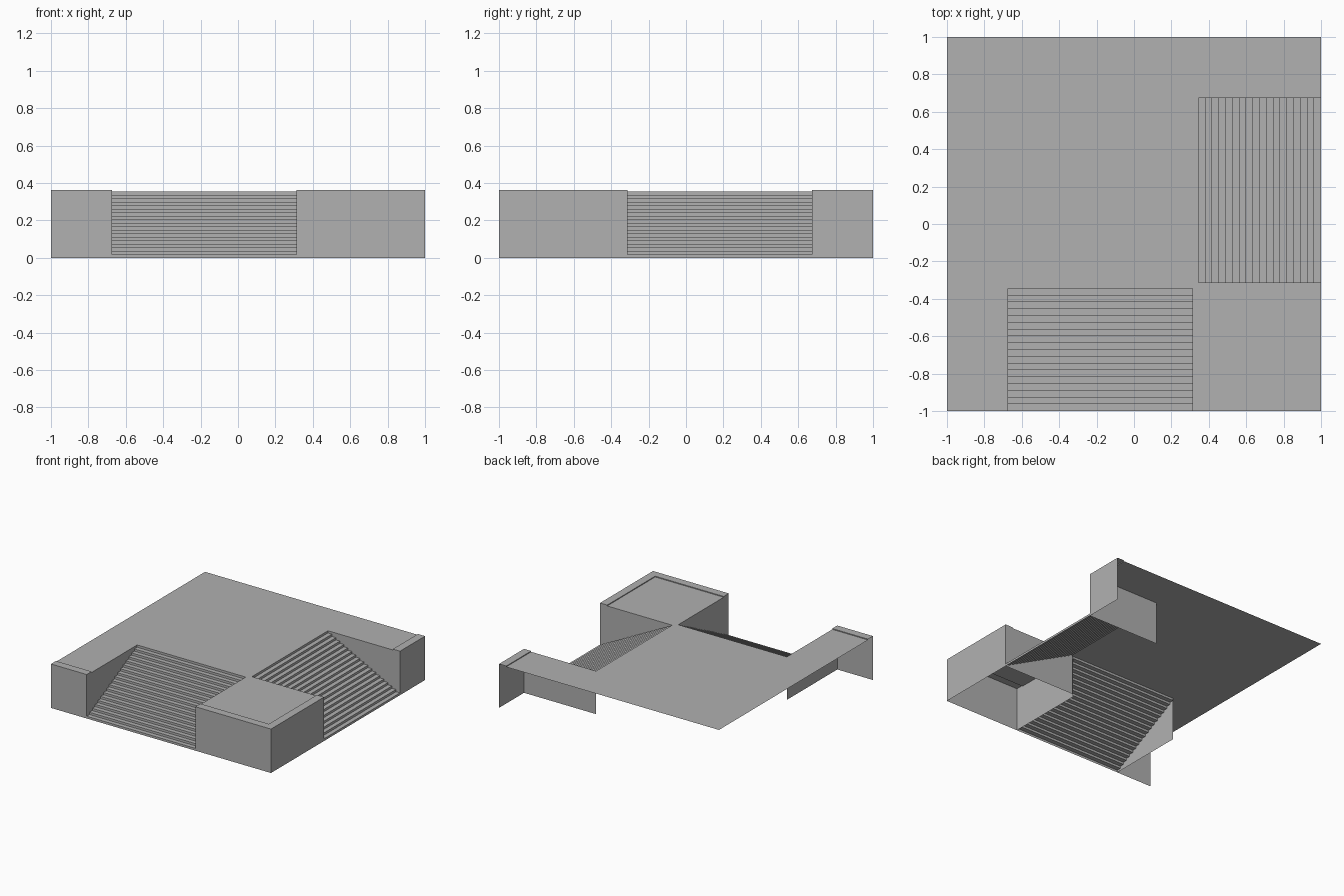
import bpy
import bmesh

cube = bpy.data.objects.get("Cube")
if cube:
    bpy.data.objects.remove(cube, do_unlink=True)

FLOOR, TOP = 0.354, 0.361           # floor level and raised rim level
LIP = -0.935                        # inner edge of the rim
X0, X1, BACK = -0.675, 0.312, -0.345   # stair opening
RISERS = 19

stone = bpy.data.materials.new("light grey stone")
stone.use_nodes = True
stone.diffuse_color = (0.44, 0.44, 0.44, 1)
stone.node_tree.nodes["Principled BSDF"].inputs["Base Color"].default_value = (0.44, 0.44, 0.44, 1)


def swap(p):
    """Reflect across the diagonal that joins the two stair sides."""
    return (-p[1], -p[0], p[2])


def build(name, polygons, reflect=False):
    bm = bmesh.new()
    for poly in polygons:
        pts = [swap(p) for p in reversed(poly)] if reflect else poly
        bm.faces.new([bm.verts.new(p) for p in pts])
    bmesh.ops.remove_doubles(bm, verts=bm.verts, dist=0.0001)
    mesh = bpy.data.meshes.new(name)
    bm.to_mesh(mesh)
    bm.free()
    mesh.materials.append(stone)
    obj = bpy.data.objects.new(name, mesh)
    bpy.context.scene.collection.objects.link(obj)


def stairs():
    """Zigzag profile swept across the opening."""
    rise, run = FLOOR / RISERS, (BACK + 1) / (RISERS - 1)
    profile = []
    for i in range(RISERS):
        y = -1 + i * run
        profile += [(y, i * rise), (y, (i + 1) * rise)]
    return [[(X0, *a), (X1, *a), (X1, *b), (X0, *b)]
            for a, b in zip(profile, profile[1:])]


def cheek(x, facing):
    """Side wall of the stairs, stepping up under the rim."""
    outline = [(-1, 0), (BACK, 0), (BACK, FLOOR), (LIP, FLOOR), (LIP, TOP), (-1, TOP)]
    return [(x, y, z) for y, z in outline[::facing]]


def outer_wall(a, b):
    return [(a, -1, 0), (b, -1, 0), (b, -1, TOP), (a, -1, TOP)]


def rim(a, b, inner):
    """Raised strip with its low inner face; mitred where inner differs from b."""
    return [[(a, -1, TOP), (b, -1, TOP), (inner, LIP, TOP), (a, LIP, TOP)],
            [(a, LIP, TOP), (inner, LIP, TOP), (inner, LIP, FLOOR), (a, LIP, FLOOR)]]


# Matching front and right sides
for side, reflect in (("front", False), ("right", True)):
    build(side + "_stairs", stairs(), reflect)
    build(side + "_stair_cheeks", [cheek(X0, 1), cheek(X1, -1)], reflect)
    build(side + "_walls", [outer_wall(-1, X0), outer_wall(X1, 1)], reflect)
    build(side + "_rim", rim(-1, X0, X0) + rim(X1, 1, -LIP), reflect)

# Floor with both stair openings cut out
half = [(-1, LIP, FLOOR), (X0, LIP, FLOOR), (X0, BACK, FLOOR),
        (X1, BACK, FLOOR), (X1, LIP, FLOOR), (-LIP, LIP, FLOOR)]
other_half = [swap(p) for p in reversed(half[:-1])]
build("platform_floor", [[(-1, 1, FLOOR)] + half + other_half])
